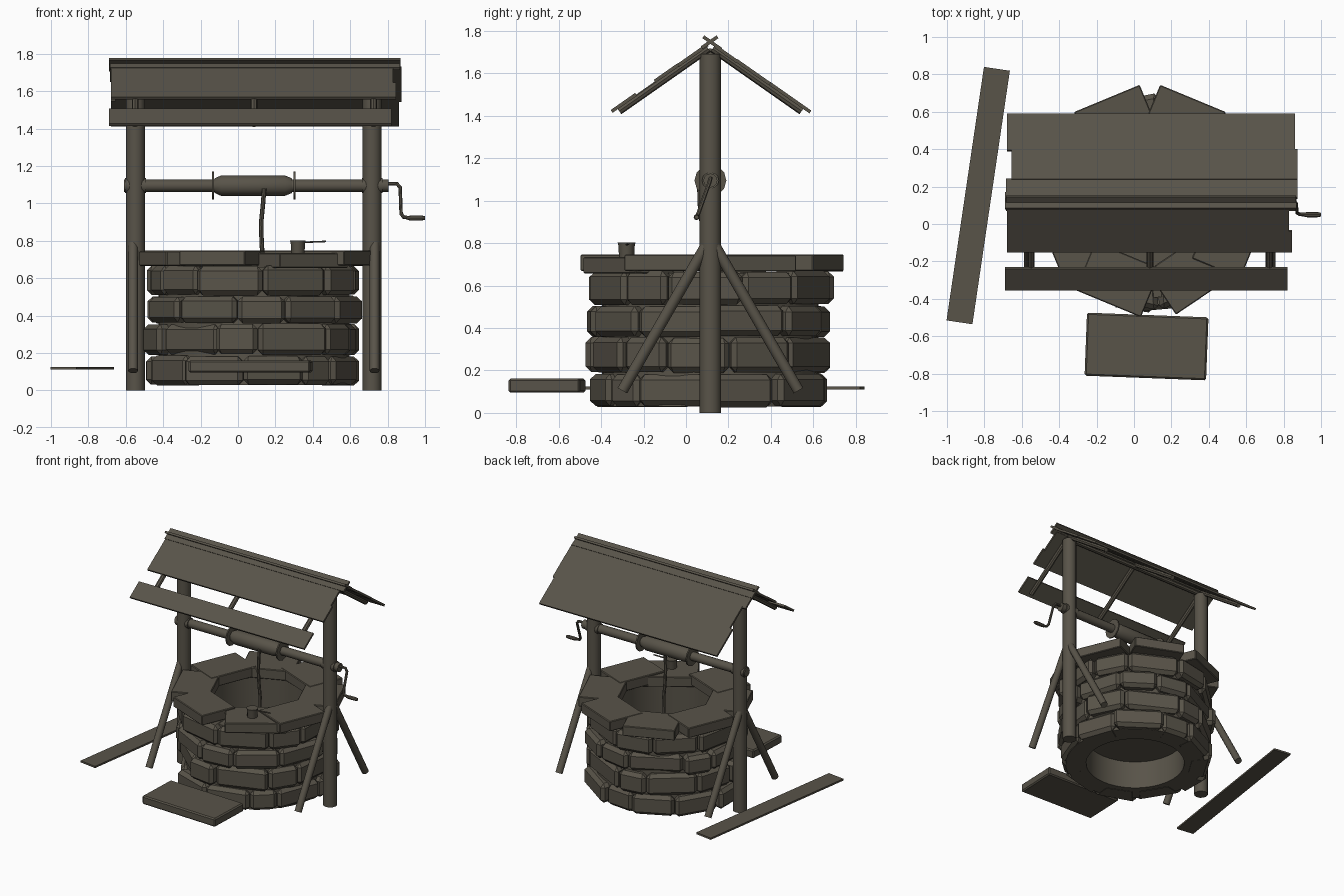
import bpy, bmesh, math, random
from mathutils import Vector, Matrix

random.seed(11)
CX, CY = 0.085, 0.115          # centre of the well

if "Cube" in bpy.data.objects:
    bpy.data.objects.remove(bpy.data.objects["Cube"], do_unlink=True)

mat = bpy.data.materials.new("weathered brown grey")
mat.use_nodes = True
COLOR = (0.098, 0.087, 0.066, 1)
mat.diffuse_color = COLOR
bsdf = mat.node_tree.nodes["Principled BSDF"]
bsdf.inputs["Base Color"].default_value = COLOR
bsdf.inputs["Roughness"].default_value = 0.9


def finish(name, bm, bevel=0):
    """Turn a bmesh into a named object, chamfering its edges if asked."""
    if bevel:
        bmesh.ops.bevel(bm, geom=bm.edges[:], offset=bevel, segments=1, affect='EDGES')
    bmesh.ops.recalc_face_normals(bm, faces=bm.faces[:])
    me = bpy.data.meshes.new(name)
    bm.to_mesh(me)
    bm.free()
    me.materials.append(mat)
    ob = bpy.data.objects.new(name, me)
    bpy.context.collection.objects.link(ob)
    return ob


def smooth(ob):
    bpy.ops.object.select_all(action='DESELECT')
    ob.select_set(True)
    bpy.context.view_layer.objects.active = ob
    bpy.ops.object.shade_smooth_by_angle(angle=math.radians(40))


def block(name, end_a, end_b, bevel=0):
    """Solid joining two matching four-sided ends."""
    bm = bmesh.new()
    a = [bm.verts.new(p) for p in end_a]
    b = [bm.verts.new(p) for p in end_b]
    bm.faces.new(a)
    bm.faces.new(b[::-1])
    for i in range(4):
        j = (i + 1) % 4
        bm.faces.new((a[j], a[i], b[i], b[j]))
    return finish(name, bm, bevel)


def box(name, center, size, turn=0, bevel=0):
    bm = bmesh.new()
    m = (Matrix.Translation(center) @ Matrix.Rotation(math.radians(turn), 4, 'Z')
         @ Matrix.Diagonal((*size, 1)))
    bmesh.ops.create_cube(bm, size=1, matrix=m)
    return finish(name, bm, bevel)


def rod(name, points, radius, radii=None, res=4):
    """Round bar through the points, with an optional radius factor at each."""
    cu = bpy.data.curves.new(name, 'CURVE')
    cu.dimensions = '3D'
    cu.bevel_depth = radius
    cu.bevel_resolution = res
    cu.use_fill_caps = True
    sp = cu.splines.new('POLY')
    sp.points.add(len(points) - 1)
    for i, p in enumerate(points):
        sp.points[i].co = (*p, 1)
        sp.points[i].radius = radii[i] if radii else 1
    cu.materials.append(mat)
    ob = bpy.data.objects.new(name, cu)
    bpy.context.collection.objects.link(ob)
    bpy.ops.object.select_all(action='DESELECT')
    ob.select_set(True)
    bpy.context.view_layer.objects.active = ob
    bpy.ops.object.convert(target='MESH')
    smooth(ob)


def ring_point(r, a, z):
    return Vector((CX + r * math.cos(a), CY + r * math.sin(a), z))


# Stone courses: chamfered wedge blocks, staggered from row to row
ROWS = ((0.026, 0.188), (0.188, 0.358), (0.358, 0.508), (0.508, 0.67))
COUNT = 11
for row, (z0, z1) in enumerate(ROWS):
    step = math.tau / COUNT
    cuts = [(k + 0.5 * (row % 2) + random.uniform(-0.25, 0.25)) * step for k in range(COUNT)]
    cuts.append(cuts[0] + math.tau)
    for k in range(COUNT):
        out = random.uniform(0.555, 0.59)
        lo, hi = z0 + random.uniform(0, 0.006), z1 - random.uniform(0, 0.008)
        ends = []
        for a in (cuts[k] + 0.004, cuts[k + 1] - 0.004):
            r = out + random.uniform(-0.015, 0.015)
            ends.append([ring_point(0.4, a, lo), ring_point(r, a, lo),
                         ring_point(r, a, hi), ring_point(0.4, a, hi)])
        block(f"wall_stone_{row + 1}_{k + 1}", *ends, bevel=0.026)

# Smooth lining behind the stones
bm = bmesh.new()
N = 40
loops = []
for r, z in ((0.362, 0.03), (0.51, 0.03), (0.51, 0.66), (0.362, 0.66)):
    loops.append([bm.verts.new(ring_point(r, math.tau * i / N, z)) for i in range(N)])
for s in range(4):
    p, q = loops[s], loops[(s + 1) % 4]
    for i in range(N):
        j = (i + 1) % N
        bm.faces.new((p[i], p[j], q[j], q[i]))
smooth(finish("well_lining", bm))

# Water surface
bm = bmesh.new()
bmesh.ops.create_circle(bm, cap_ends=True, radius=0.37, segments=N,
                        matrix=Matrix.Translation((CX, CY, 0.25)))
finish("water", bm)

# Flat rim slabs around the opening; the one at the front left is longer and lower
for k in range(8):
    deg, reach, length, z = 22.5 + 45 * k, 0.602, 0.38, 0.705 + 0.003 * (k % 2)
    if k == 6:
        deg, reach, length, z = 304, 0.575, 0.44, 0.695
    elif k in (3, 4, 5):
        reach = 0.585
    box(f"rim_slab_{k + 1}", ring_point(reach - 0.14, math.radians(deg), z),
        (0.28, length, 0.078), deg, bevel=0.005)

# Posts, bearings and diagonal braces
for side, x in (("right", -0.548), ("left", 0.717)):
    rod(f"{side}_post", [(x, CY, 0), (x, CY, 1.69)], 0.051)
    rod(f"{side}_bearing", [(x - 0.055, CY, 1.095), (x + 0.055, CY, 1.095)], 0.04)
    bx = x + (0.013 if x > 0 else -0.013)
    for end, s in (("front", -1), ("back", 1)):
        rod(f"{side}_{end}_brace",
            [(bx, CY + s * 0.415, 0.105), (bx, CY + s * 0.02, 0.79)], 0.026)

# Windlass: axle, drum, flanges and crank
AZ = 1.095
rod("axle", [(-0.61, CY, AZ), (0.805, CY, AZ)], 0.033)
rod("drum", [(x, CY, AZ) for x in (-0.125, -0.09, 0.25, 0.29)], 0.055, [0.7, 1, 1, 0.7])
for x in (-0.133, 0.302):
    rod("drum_flange", [(x - 0.005, CY, AZ), (x + 0.005, CY, AZ)], 0.075)
rod("crank_arm", [(0.79, CY, 1.105), (0.85, CY, 1.105), (0.867, CY - 0.005, 1.085),
                  (0.872, 0.06, 0.945), (0.885, 0.052, 0.927), (0.92, 0.05, 0.922)], 0.01, res=2)
rod("crank_handle", [(x, 0.05, 0.922) for x in (0.905, 0.925, 0.98, 1.0)],
    0.014, [0.7, 1, 1, 0.7], res=2)

# Rope hanging from the drum into the well
rod("rope", [(0.14, 0.065, 1.08), (0.134, 0.065, 1.0), (0.124, 0.075, 0.9),
             (0.126, 0.08, 0.8), (0.132, 0.085, 0.7), (0.13, 0.085, 0.45)], 0.012, res=2)

# Roof boards laid along each slope
RIDGE, SLOPE = 1.756, 0.7


def roof_board(name, side, d0, d1, x0, x1, lift):
    """Board between two distances from the ridge; side is -1 front, 1 back."""
    n = Vector((0, SLOPE * side, 1)).normalized()
    ends = []
    for x in (x0, x1):
        p = [Vector((x, CY + side * d, RIDGE - SLOPE * d)) + n * lift for d in (d0, d1)]
        ends.append([p[0], p[1], p[1] - n * 0.016, p[0] - n * 0.016])
    block(name, *ends)


roof_board("front_ridge_board", -1, -0.03, 0.045, -0.685, 0.865, 0.002)
roof_board("front_upper_board", -1, 0.02, 0.16, -0.68, 0.83, -0.002)
roof_board("front_middle_board", -1, 0.155, 0.267, -0.68, 0.845, 0)
roof_board("front_lower_board", -1, 0.355, 0.47, -0.69, 0.82, 0)
roof_board("back_ridge_board", 1, -0.03, 0.055, -0.69, 0.87, 0.002)
roof_board("back_upper_board", 1, 0.03, 0.13, -0.685, 0.875, -0.002)
roof_board("back_middle_board", 1, 0.125, 0.285, -0.655, 0.875, 0)
roof_board("back_lower_board", 1, 0.28, 0.475, -0.68, 0.86, 0.001)

# Rafters under the boards
for x in (-0.55, CX, 0.725):
    for side in (-1, 1):
        rod("rafter", [(x, CY + side * d, RIDGE - SLOPE * d - 0.033) for d in (0.01, 0.43)],
            0.018, res=2)
rod("ridge_beam", [(-0.55, CY, 1.7), (0.725, CY, 1.7)], 0.018, res=2)

# Cup with a long handle, resting on the rim
rod("cup", [(0.32, -0.28, z) for z in (0.725, 0.735, 0.785, 0.802)],
    0.04, [0.85, 0.9, 0.95, 1.05])
rod("cup_handle", [(0.35, -0.28, 0.792), (0.47, -0.27, 0.797)], 0.005, res=1)

# Loose slab and plank beside the well
box("loose_slab", (0.067, -0.655, 0.128), (0.65, 0.337, 0.066), -2.2, bevel=0.009)
box("loose_plank", (-0.833, 0.152, 0.118), (0.14, 1.37, 0.014), -8.4)
